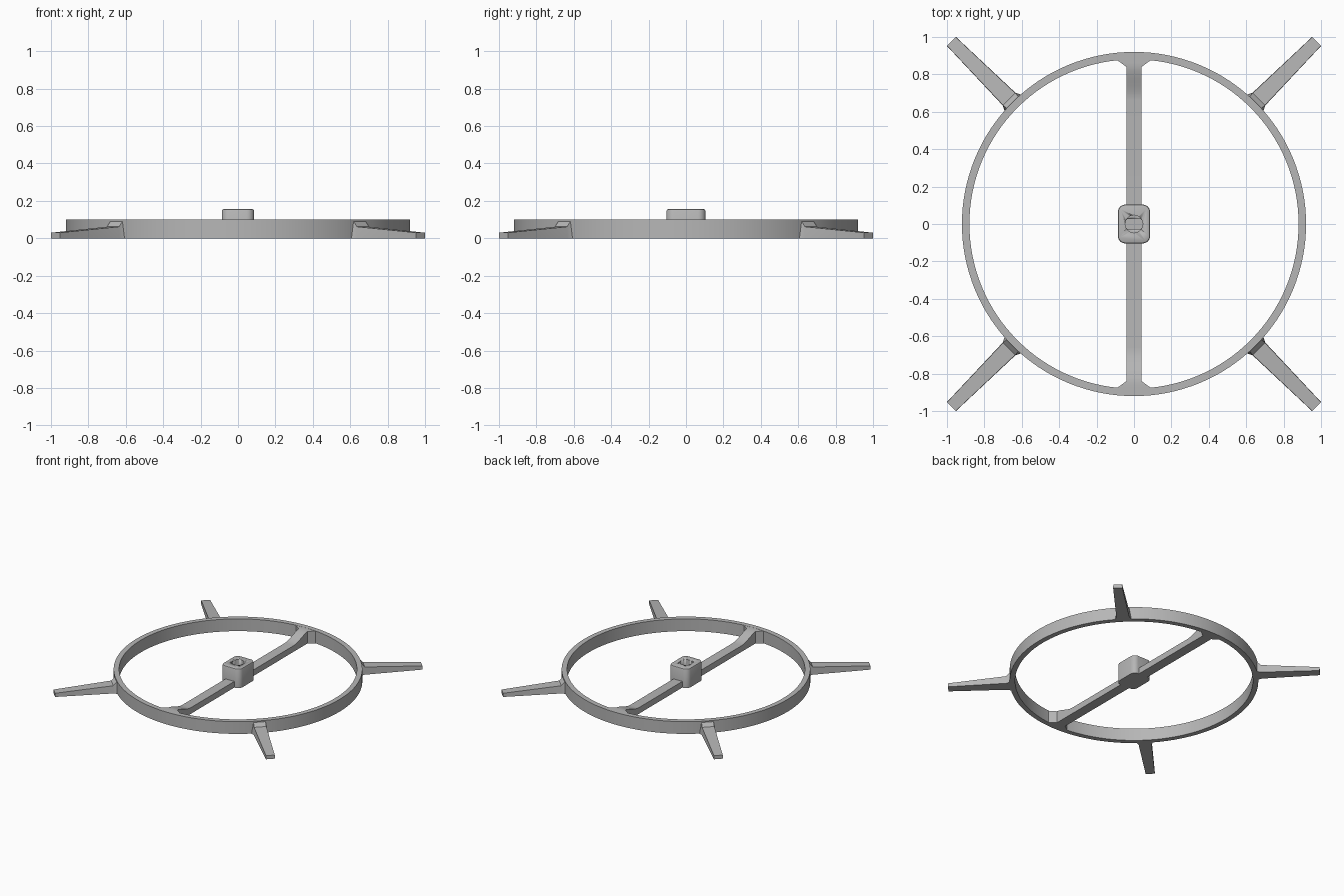
import bpy, bmesh, math
from mathutils import Matrix

if "Cube" in bpy.data.objects:
    bpy.data.objects.remove(bpy.data.objects["Cube"])

grey = bpy.data.materials.new("plain grey")
grey.use_nodes = True
grey.diffuse_color = (0.47, 0.47, 0.47, 1)
grey.node_tree.nodes["Principled BSDF"].inputs["Base Color"].default_value = grey.diffuse_color


def finish(name, bm, angle=30):
    bmesh.ops.recalc_face_normals(bm, faces=bm.faces)
    mesh = bpy.data.meshes.new(name)
    bm.to_mesh(mesh)
    bm.free()
    mesh.materials.append(grey)
    obj = bpy.data.objects.new(name, mesh)
    bpy.context.collection.objects.link(obj)
    bpy.ops.object.select_all(action="DESELECT")
    obj.select_set(True)
    bpy.context.view_layer.objects.active = obj
    bpy.ops.object.shade_smooth_by_angle(angle=math.radians(angle))
    return obj


def loft(sections, closed=False):
    """Skin a row of cross-sections that share a point count."""
    bm = bmesh.new()
    rows = [[bm.verts.new(p) for p in s] for s in sections]
    pairs = list(zip(rows, rows[1:]))
    if closed:
        pairs.append((rows[-1], rows[0]))
    else:
        bm.faces.new(rows[0])
        bm.faces.new(rows[-1])
    for a, b in pairs:
        for i in range(len(a)):
            j = (i + 1) % len(a)
            bm.faces.new((a[i], a[j], b[j], b[i]))
    return bm


def prism(outline, z0, z1):
    return loft([[(x, y, z) for x, y in outline] for z in (z0, z1)])


# Outer ring
SEG = 128
profile = [(0.88, 0), (0.92, 0), (0.92, 0.1), (0.88, 0.1)]
ring = []
for k in range(SEG):
    a = 2 * math.pi * k / SEG
    ring.append([(r * math.cos(a), r * math.sin(a), z) for r, z in profile])
finish("outer_ring", loft(ring, closed=True))


# Crossbar, curving up and flaring out where it meets the ring
def bar_section(y):
    d = abs(y)
    t = min(max((d - 0.66) / 0.2, 0), 1)
    z = 0.05 + 0.049 * t * t * (3 - 2 * t)
    w = 0.04 + 0.05 * min(max((d - 0.84) / 0.036, 0), 1)
    return [(-w, y, 0), (w, y, 0), (w, y, z), (-w, y, z)]


half = [0.66 + 0.02 * i for i in range(11)] + [0.876, 0.895]
stations = [-y for y in reversed(half)] + half
finish("crossbar", loft([bar_section(y) for y in stations]))

# Four tapering arms: radius, bottom half width, top half width, top height
ARM = [(0.9, 0.06, 0.045, 0.092), (0.92, 0.06, 0.045, 0.09),
       (0.945, 0.048, 0.046, 0.062), (1.38, 0.034, 0.033, 0.03)]
for i, name in enumerate(["back_left", "back_right", "front_right", "front_left"]):
    bm = loft([[(r, -b, 0), (r, b, 0), (r, t, z), (r, -t, z)] for r, b, t, z in ARM])
    turn = Matrix.Rotation(math.pi / 4 + i * math.pi / 2, 4, "Z")
    bmesh.ops.transform(bm, matrix=turn, verts=bm.verts)
    finish(name + "_arm", bm, 15)


# Hub block with rounded corners and a softened top edge
def rounded(hx, hy, r, z):
    pts = []
    for q, (sx, sy) in enumerate([(1, 1), (-1, 1), (-1, -1), (1, -1)]):
        for s in range(7):
            a = math.pi / 2 * (q + s / 6)
            pts.append((sx * (hx - r) + r * math.cos(a), sy * (hy - r) + r * math.sin(a), z))
    return pts


hub = finish("hub", loft([rounded(0.086, 0.104, 0.04, 0), rounded(0.086, 0.104, 0.04, 0.147),
                          rounded(0.083, 0.101, 0.037, 0.153), rounded(0.077, 0.095, 0.031, 0.156)]))

# Shaft socket: a round hole with a flat-sided pocket below it
circle = [(0.047 * math.cos(2 * math.pi * k / 48), 0.047 * math.sin(2 * math.pi * k / 48))
          for k in range(48)]
flat_sided = [(x, max(-0.026, min(0.026, y))) for x, y in circle if abs(y) < 0.03]
for outline, low, high in ((circle, 0.1, 0.2), (flat_sided, 0.056, 0.18)):
    cutter = finish("socket_cutter", prism(outline, low, high))
    cutter.hide_render = True
    cut = hub.modifiers.new("socket", "BOOLEAN")
    cut.operation = "DIFFERENCE"
    cut.solver = "EXACT"
    cut.object = cutter
    bpy.context.view_layer.objects.active = hub
    bpy.ops.object.modifier_apply(modifier=cut.name)
    bpy.data.objects.remove(cutter)
